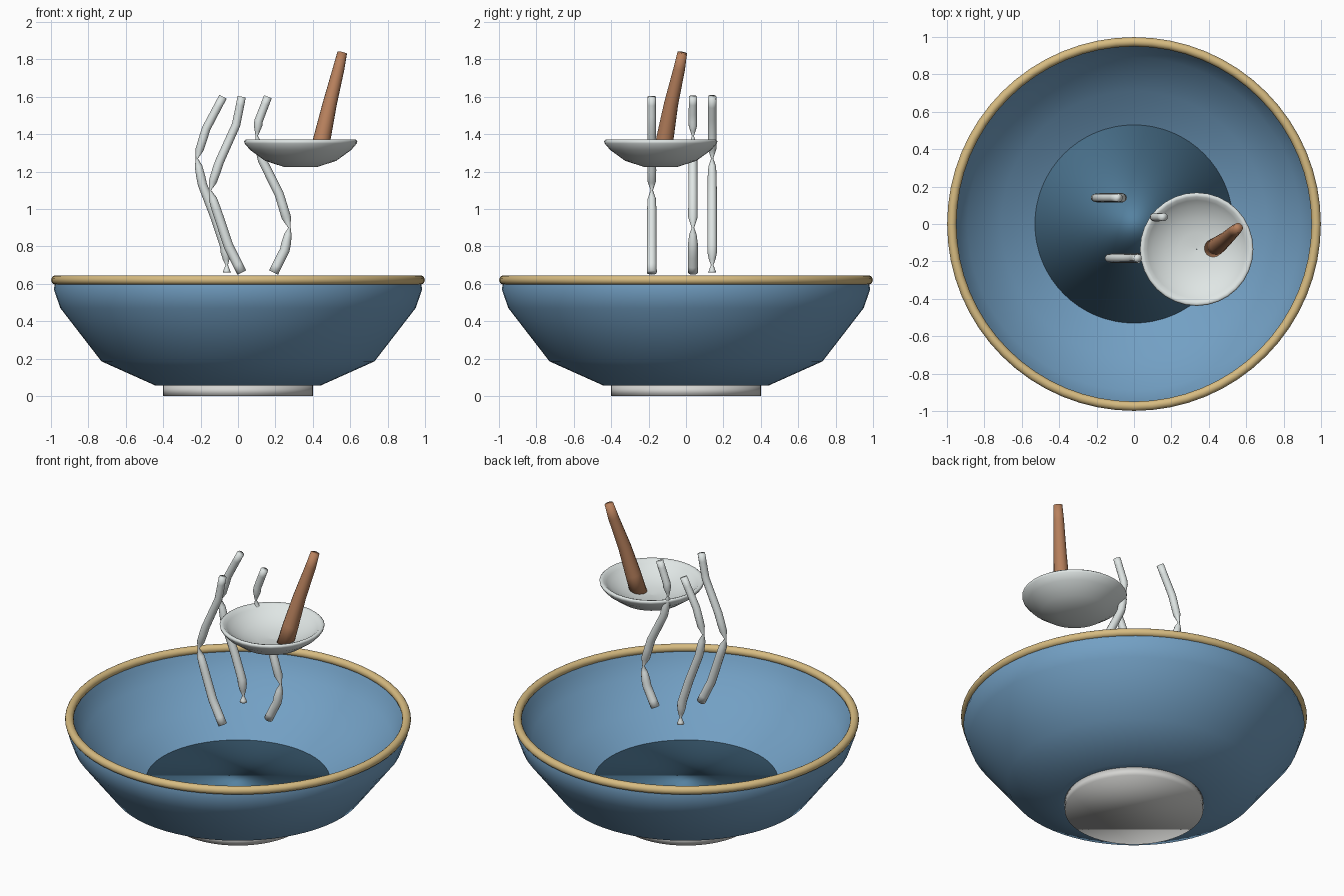
import bpy, bmesh, math
from mathutils import Vector

cube = bpy.data.objects.get("Cube")
if cube:
    bpy.data.objects.remove(cube, do_unlink=True)


def material(name, rgb):
    m = bpy.data.materials.new(name)
    m.use_nodes = True
    m.diffuse_color = (*rgb, 1)
    m.node_tree.nodes["Principled BSDF"].inputs["Base Color"].default_value = (*rgb, 1)
    return m


blue = material("glaze blue", (0.17, 0.35, 0.55))
deep_blue = material("broth deep blue", (0.09, 0.22, 0.35))
gold = material("rim gold", (0.68, 0.5, 0.22))
white = material("porcelain white", (0.74, 0.79, 0.78))
foot_grey = material("foot grey", (0.66, 0.66, 0.64))
wood = material("handle wood", (0.48, 0.22, 0.11))


def skin(name, rings, mat, angle=50, caps=False, closed=False):
    """Join equal rings of points into one smooth-shaded surface."""
    bm = bmesh.new()
    rows = [[bm.verts.new(p) for p in ring] for ring in rings]
    n = len(rows[0])
    pairs = list(zip(rows, rows[1:]))
    if closed:
        pairs.append((rows[-1], rows[0]))
    for a, b in pairs:
        for j in range(n):
            k = (j + 1) % n
            bm.faces.new((a[j], a[k], b[k], b[j]))
    if caps:
        bm.faces.new(rows[0][::-1])
        bm.faces.new(rows[-1])
    mesh = bpy.data.meshes.new(name)
    bm.to_mesh(mesh)
    bm.free()
    for p in mesh.polygons:
        p.use_smooth = True
    mesh.set_sharp_from_angle(angle=math.radians(angle))
    mesh.materials.append(mat)
    obj = bpy.data.objects.new(name, mesh)
    bpy.context.scene.collection.objects.link(obj)
    return obj


def circle(r, z, n):
    return [(r * math.cos(2 * math.pi * j / n), r * math.sin(2 * math.pi * j / n), z)
            for j in range(n)]


def lathe(name, profile, mat, n=64, **kw):
    return skin(name, [circle(r, z, n) for r, z in profile], mat, **kw)


def tube(name, path, radii, mat, n=12):
    pts = [Vector(p) for p in path]
    rings = []
    for i, p in enumerate(pts):
        t = (pts[min(i + 1, len(pts) - 1)] - pts[max(i - 1, 0)]).normalized()
        u = Vector((0, 1, 0)).cross(t).normalized()
        v = t.cross(u)
        rings.append([p + radii[i] * (u * c + v * s) for c, s, _ in circle(1, 0, n)])
    return skin(name, rings, mat, caps=True, angle=180)


# Bowl: outer shell from the base out, over the lip, down the inner wall
lathe("bowl", [(0.38, 0.055), (0.44, 0.055), (0.73, 0.185), (0.95, 0.47), (0.985, 0.57),
               (0.975, 0.615), (0.96, 0.615), (0.94, 0.575), (0.89, 0.49), (0.71, 0.34),
               (0.53, 0.24)], blue)

# Broth filling the bottom, its underside sloping in with the bowl
lathe("broth", [(0.3, 0.16), (0.53, 0.24)], deep_blue, caps=True, angle=180)

# Foot under the bowl
lathe("foot", [(0.4, 0), (0.4, 0.055)], foot_grey, caps=True, angle=180)

# Rounded rim band
lathe("rim", [(0.974 + x, 0.62 + y) for x, y, _ in circle(0.025, 0, 16)], gold, closed=True)

# Spoon dish with a thick rounded lip
dish = lathe("spoon_dish", [(0.001, 1.225), (0.09, 1.225), (0.19, 1.257), (0.27, 1.315),
                            (0.3, 1.35), (0.303, 1.363), (0.295, 1.37), (0.28, 1.366),
                            (0.262, 1.35), (0.235, 1.328), (0.17, 1.295), (0.09, 1.275),
                            (0.001, 1.27)],
             white, n=32, angle=180)
dish.location = (0.335, -0.135, 0)

# Spoon handle
tube("spoon_handle", [(0.423, -0.13, 1.26), (0.45, -0.112, 1.38), (0.49, -0.08, 1.56),
                      (0.538, -0.036, 1.75), (0.557, -0.02, 1.835)],
     [0.049, 0.046, 0.038, 0.031, 0.026], wood, n=16)

# Steam wisps: y position, (x, z) path, heights where the wisp pinches
wisps = {
    "steam_front": (-0.183, [(0.02, 0.66), (-0.05, 0.8), (-0.1, 0.95), (-0.15, 1.1),
                             (-0.1, 1.25), (-0.01, 1.45), (0.02, 1.6)], [1.1]),
    "steam_back": (0.14, [(-0.06, 0.66), (-0.06, 0.7), (-0.07, 0.8), (-0.12, 0.95),
                          (-0.19, 1.13), (-0.22, 1.27), (-0.17, 1.43), (-0.08, 1.6)],
                   [0.7, 1.27]),
    "steam_middle": (0.037, [(0.19, 0.66), (0.25, 0.78), (0.275, 0.9), (0.22, 1.08),
                             (0.13, 1.26), (0.1, 1.39), (0.11, 1.47), (0.16, 1.6)],
                     [0.9, 1.39]),
}
for name, (y, line, pinches) in wisps.items():
    path, radii = [], []
    for (xa, za), (xb, zb) in zip(line, line[1:] + line[-1:]):
        for f in ((0, 0.3, 0.7) if zb > za else (0,)):
            z = za + (zb - za) * f
            near = min(abs(z - p) for p in pinches)
            path.append((xa + (xb - xa) * f, y, z))
            radii.append((0.03 - 0.005 * z) * min(1, 0.25 + near / 0.07))
    tube(name, path, radii, white)
